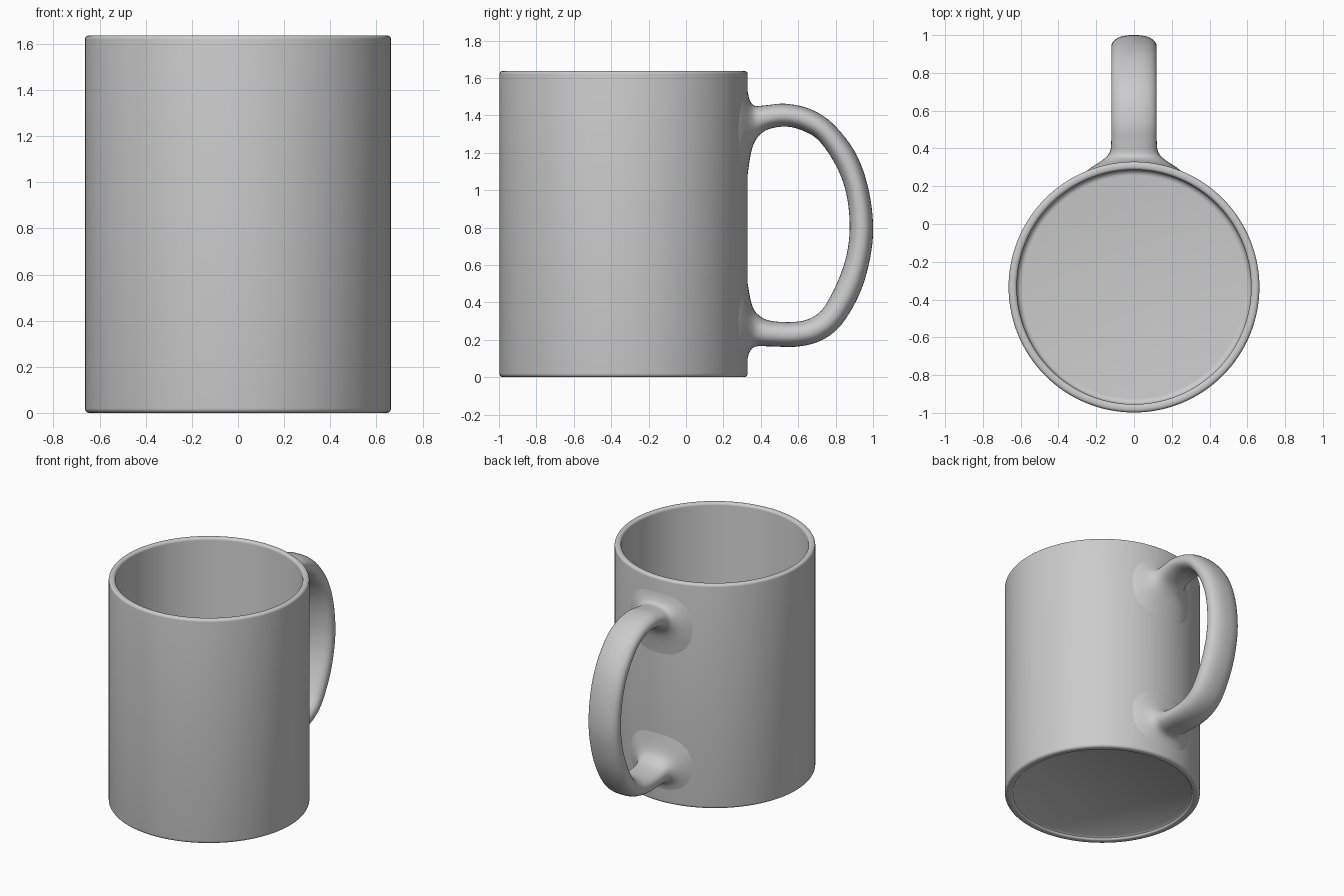
import bpy, math

if "Cube" in bpy.data.objects:
    bpy.data.objects.remove(bpy.data.objects["Cube"])

R, CY, H = 0.664, -0.334, 1.637


def make_object(name, verts, faces):
    mesh = bpy.data.meshes.new(name)
    mesh.from_pydata(verts, [], faces)
    mesh.update()
    obj = bpy.data.objects.new(name, mesh)
    bpy.context.collection.objects.link(obj)
    bpy.ops.object.select_all(action='DESELECT')
    obj.select_set(True)
    bpy.context.view_layer.objects.active = obj
    bpy.ops.object.mode_set(mode='EDIT')
    bpy.ops.mesh.select_all(action='SELECT')
    bpy.ops.mesh.normals_make_consistent(inside=False)
    bpy.ops.object.mode_set(mode='OBJECT')
    bpy.ops.object.shade_smooth_by_angle(angle=math.radians(40))
    return obj


def bridge(rings, n):
    return [(i * n + j, i * n + (j + 1) % n, (i + 1) * n + (j + 1) % n, (i + 1) * n + j)
            for i in range(rings - 1) for j in range(n)]


def arc(cr, cz, r, a0, a1, steps=5):
    return [(cr + r * math.cos(math.radians(a0 + (a1 - a0) * i / steps)),
             cz + r * math.sin(math.radians(a0 + (a1 - a0) * i / steps))) for i in range(steps + 1)]


# Mug body: lathed profile from recessed underside, up the wall, over the rim, to the inner floor
profile = ([(0.595, 0.025)] + arc(0.625, 0.015, 0.015, 180, 270) + arc(R - 0.02, 0.02, 0.02, 270, 360)
           + arc(R - 0.018, H - 0.018, 0.018, 0, 90) + arc(0.638, H - 0.018, 0.018, 90, 180)
           + arc(0.59, 0.10, 0.03, 0, -90))
N = 128
body_verts = [(r * math.cos(2 * math.pi * j / N), CY + r * math.sin(2 * math.pi * j / N), z)
              for r, z in profile for j in range(N)]
body_faces = bridge(len(profile), N)
body_faces.append(tuple(range(N)))
body_faces.append(tuple(range((len(profile) - 1) * N, len(profile) * N)))
make_object("mug_body", body_verts, body_faces)

# Handle stations: outer y, outer z, inner y, inner z, half width, wall-hugging factor
stations = [
    (0.325, 1.56, 0.325, 1.05, 0.26, 1), (0.338, 1.49, 0.350, 1.21, 0.175, 0.5),
    (0.365, 1.452, 0.385, 1.285, 0.13, 0), (0.43, 1.454, 0.44, 1.325, 0.12, 0),
    (0.53, 1.462, 0.53, 1.340, 0.12, 0), (0.66, 1.435, 0.62, 1.320, 0.12, 0),
    (0.78, 1.360, 0.71, 1.265, 0.12, 0), (0.90, 1.210, 0.80, 1.135, 0.12, 0),
    (0.97, 1.030, 0.855, 0.99, 0.12, 0), (1.00, 0.820, 0.875, 0.82, 0.12, 0),
    (0.985, 0.64, 0.860, 0.66, 0.12, 0), (0.93, 0.450, 0.81, 0.51, 0.12, 0),
    (0.83, 0.280, 0.735, 0.37, 0.12, 0), (0.72, 0.195, 0.66, 0.313, 0.12, 0),
    (0.59, 0.163, 0.57, 0.295, 0.12, 0), (0.45, 0.165, 0.45, 0.302, 0.12, 0),
    (0.37, 0.163, 0.385, 0.335, 0.13, 0), (0.338, 0.13, 0.350, 0.395, 0.175, 0.5),
    (0.325, 0.07, 0.325, 0.53, 0.26, 1)]


def smooth_path(pts, steps):
    ext = [pts[0]] + pts + [pts[-1]]
    out = []
    for i in range(len(pts) - 1):
        a, b, c, d = ext[i:i + 4]
        for s in range(steps):
            t = s / steps
            out.append([0.5 * (2 * q + (r - p) * t + (2 * p - 5 * q + 4 * r - w) * t * t
                               + (3 * q - p - 3 * r + w) * t ** 3) for p, q, r, w in zip(a, b, c, d)])
    return out + [list(pts[-1])]


# Handle: rounded cross-section swept along the stations, flaring into the wall at both ends
M = 40
path = smooth_path(stations, 5)
handle_verts = []
for yo, zo, yi, zi, hw, hug in path:
    for j in range(M):
        a = 2 * math.pi * j / M
        c, s = math.cos(a), math.sin(a)
        u = math.copysign(abs(c) ** 0.88, c)
        v = math.copysign(abs(s) ** 0.88, s)
        x = hw * u
        drop = R - math.sqrt(R * R - x * x)
        handle_verts.append((x, (yo + yi) / 2 + v * (yo - yi) / 2 - hug * drop,
                             (zo + zi) / 2 + v * (zo - zi) / 2))
make_object("handle", handle_verts, bridge(len(path), M))
